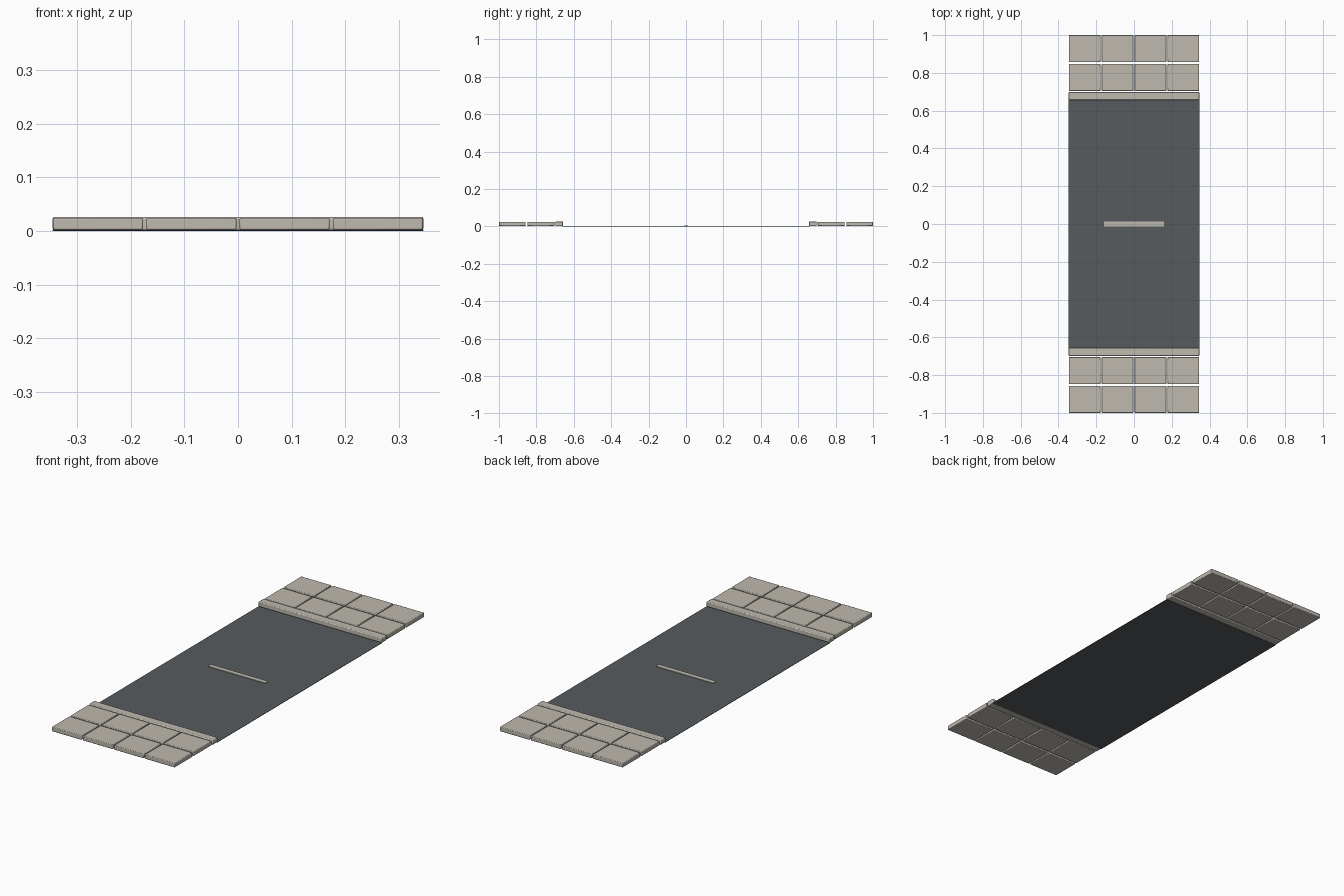
import bpy

if "Cube" in bpy.data.objects:
    bpy.data.objects.remove(bpy.data.objects["Cube"])


def material(name, rgb):
    m = bpy.data.materials.new(name)
    m.diffuse_color = (*rgb, 1.0)
    m.use_nodes = True
    m.node_tree.nodes["Principled BSDF"].inputs["Base Color"].default_value = m.diffuse_color
    return m


stone = material("pale stone", (0.52, 0.49, 0.43))
asphalt = material("dark asphalt", (0.092, 0.104, 0.112))


def box(name, x, y, z, mat, bevel=0.0):
    """Box from (min, max) ranges, with optionally rounded edges."""
    bpy.ops.mesh.primitive_cube_add(size=1)
    ob = bpy.context.object
    ob.name = name
    ob.location = [(a + b) / 2 for a, b in (x, y, z)]
    ob.scale = [b - a for a, b in (x, y, z)]
    bpy.ops.object.transform_apply(location=False, rotation=False, scale=True)
    ob.data.materials.append(mat)
    if bevel:
        mod = ob.modifiers.new("rounded edges", "BEVEL")
        mod.width = bevel
        mod.segments = 2
        bpy.ops.object.shade_smooth_by_angle()
    return ob


HALF = 0.346     # half width of the road piece
PITCH = 0.174    # spacing of the paving slabs across
SLAB = 0.083     # half width of a slab

# Road surface and centre line
box("road_surface", (-HALF, HALF), (-0.66, 0.66), (0.0, 0.002), asphalt)
box("centre_line", (-0.16, 0.16), (-0.012, 0.012), (0.001, 0.005), stone)

for side, label in ((-1, "front"), (1, "back")):
    # Kerb
    ys = sorted((side * 0.657, side * 0.699))
    box(label + "_kerb", (-HALF, HALF), ys, (0.001, 0.0265), stone, 0.004)
    # Two rows of paving slabs
    for row, (y0, y1) in enumerate(((0.704, 0.848), (0.857, 1.0))):
        ys = sorted((side * y0, side * y1))
        for i in range(4):
            cx = (i - 1.5) * PITCH
            box(f"{label}_paving_slab_{row}_{i}", (cx - SLAB - 0.001, cx + SLAB + 0.001),
                ys, (0.002, 0.0245), stone, 0.003)
